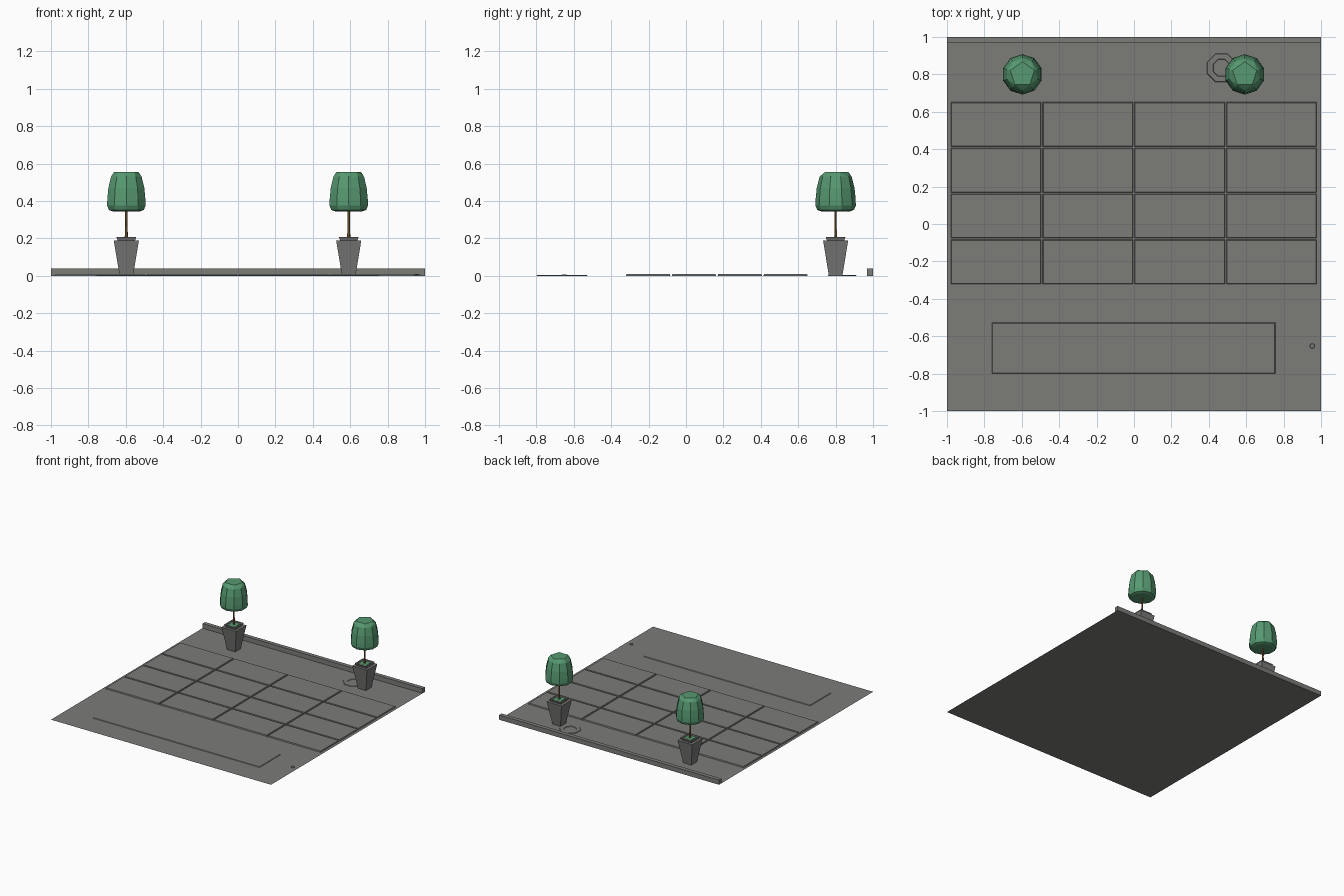
import bpy, bmesh, math

if "Cube" in bpy.data.objects:
    bpy.data.objects.remove(bpy.data.objects["Cube"])


def material(name, rgb):
    m = bpy.data.materials.new(name)
    m.diffuse_color = (*rgb, 1)
    m.use_nodes = True
    m.node_tree.nodes["Principled BSDF"].inputs["Base Color"].default_value = m.diffuse_color
    return m


STONE = material("stone_grey", (0.20, 0.205, 0.19))
POT = material("pot_grey", (0.19, 0.19, 0.185))
LEAF = material("leaf_green", (0.095, 0.32, 0.165))
BARK = material("bark_brown", (0.25, 0.12, 0.03))


def make(name, bm, mat, loc=(0, 0, 0)):
    bmesh.ops.recalc_face_normals(bm, faces=bm.faces)
    me = bpy.data.meshes.new(name)
    bm.to_mesh(me)
    bm.free()
    ob = bpy.data.objects.new(name, me)
    me.materials.append(mat)
    ob.location = loc
    bpy.context.collection.objects.link(ob)
    return ob


def rings(bm, profile, sides, turn=0.0, closed=False):
    """Loft (radius, z) rings; returns the vertex rings. closed joins last to first."""
    out = []
    for r, z in profile:
        out.append([bm.verts.new((r * math.cos(turn + math.tau * i / sides),
                                  r * math.sin(turn + math.tau * i / sides), z))
                    for i in range(sides)])
    pairs = list(zip(out, out[1:])) + ([(out[-1], out[0])] if closed else [])
    for a, b in pairs:
        for i in range(sides):
            j = (i + 1) % sides
            bm.faces.new((a[i], a[j], b[j], b[i]))
    return out


def slab(name, x0, x1, y0, y1, h, inset=0.0):
    """Low plate with optional sloping edges."""
    bm = bmesh.new()
    low = [bm.verts.new((x, y, 0)) for x, y in ((x0, y0), (x1, y0), (x1, y1), (x0, y1))]
    x0, x1, y0, y1 = x0 + inset, x1 - inset, y0 + inset, y1 - inset
    top = [bm.verts.new((x, y, h)) for x, y in ((x0, y0), (x1, y0), (x1, y1), (x0, y1))]
    bm.faces.new(top)
    bm.faces.new(low[::-1])
    for i in range(4):
        j = (i + 1) % 4
        bm.faces.new((low[i], low[j], top[j], top[i]))
    return make(name, bm, STONE)


# Road and pavement sheet
bm = bmesh.new()
bmesh.ops.create_grid(bm, x_segments=1, y_segments=1, size=1)
make("ground", bm, STONE)

# Back kerb, paving tiles and front inlay
slab("kerb", -1, 1, 0.967, 1, 0.038)
W, D, GAP = 0.491, 0.245, 0.004
for c in range(4):
    for r in range(4):
        x, y = -0.983 + c * W, -0.325 + r * D
        slab("paving_tile", x + GAP, x + W - GAP, y + GAP, y + D - GAP, 0.009, 0.003)
slab("front_inlay", -0.76, 0.756, -0.80, -0.527, 0.004, 0.004)

# Drain cover and small stud
bm = bmesh.new()
rings(bm, [(0.083, 0), (0.08, 0.004), (0.05, 0.004), (0.047, 0.0005)], 8, math.pi / 8)
make("drain_ring", bm, STONE, (0.468, 0.835, 0))
bm = bmesh.new()
s = rings(bm, [(0.014, 0), (0.012, 0.006)], 8)
bm.faces.new(s[-1])
make("ground_stud", bm, STONE, (0.953, -0.652, 0))

# Potted trees
Q = math.sqrt(2)
for x in (-0.597, 0.592):
    at = (x, 0.80, 0)
    # Square tapered pot
    bm = bmesh.new()
    p = rings(bm, [(0.036 * Q, 0), (0.067 * Q, 0.188), (0.046 * Q, 0.188),
                   (0.053 * Q, 0.208), (0.042 * Q, 0.208), (0.036 * Q, 0.198)], 4, math.pi / 4)
    bm.faces.new(p[0])
    make("pot", bm, POT, at)
    # Planting bed
    bm = bmesh.new()
    b = rings(bm, [(0.037 * Q, 0.196), (0.034 * Q, 0.204)], 4, math.pi / 4)
    bm.faces.new(b[-1])
    make("planting_bed", bm, LEAF, at)
    # Trunk
    bm = bmesh.new()
    rings(bm, [(0.009, 0.20), (0.006, 0.27), (0.007, 0.36)], 6)
    make("trunk", bm, BARK, at)
    # Clipped crown: ten-sided body closing to a flat five-sided top
    bm = bmesh.new()
    k = rings(bm, [(0.078, 0.345), (0.098, 0.352), (0.108, 0.375),
                   (0.107, 0.41), (0.101, 0.47), (0.086, 0.53)], 10, math.pi / 10)
    ring = k[-1]
    top = [bm.verts.new((0.068 * math.cos(math.pi / 10 + math.tau * i / 5),
                         0.068 * math.sin(math.pi / 10 + math.tau * i / 5), 0.556))
           for i in range(5)]
    for i in range(5):
        a, m, n = ring[2 * i], ring[2 * i + 1], ring[(2 * i + 2) % 10]
        t, u = top[i], top[(i + 1) % 5]
        bm.faces.new((a, m, t))
        bm.faces.new((m, u, t))
        bm.faces.new((m, n, u))
    bm.faces.new(top)
    bm.faces.new(k[0])
    make("tree_crown", bm, LEAF, at)
